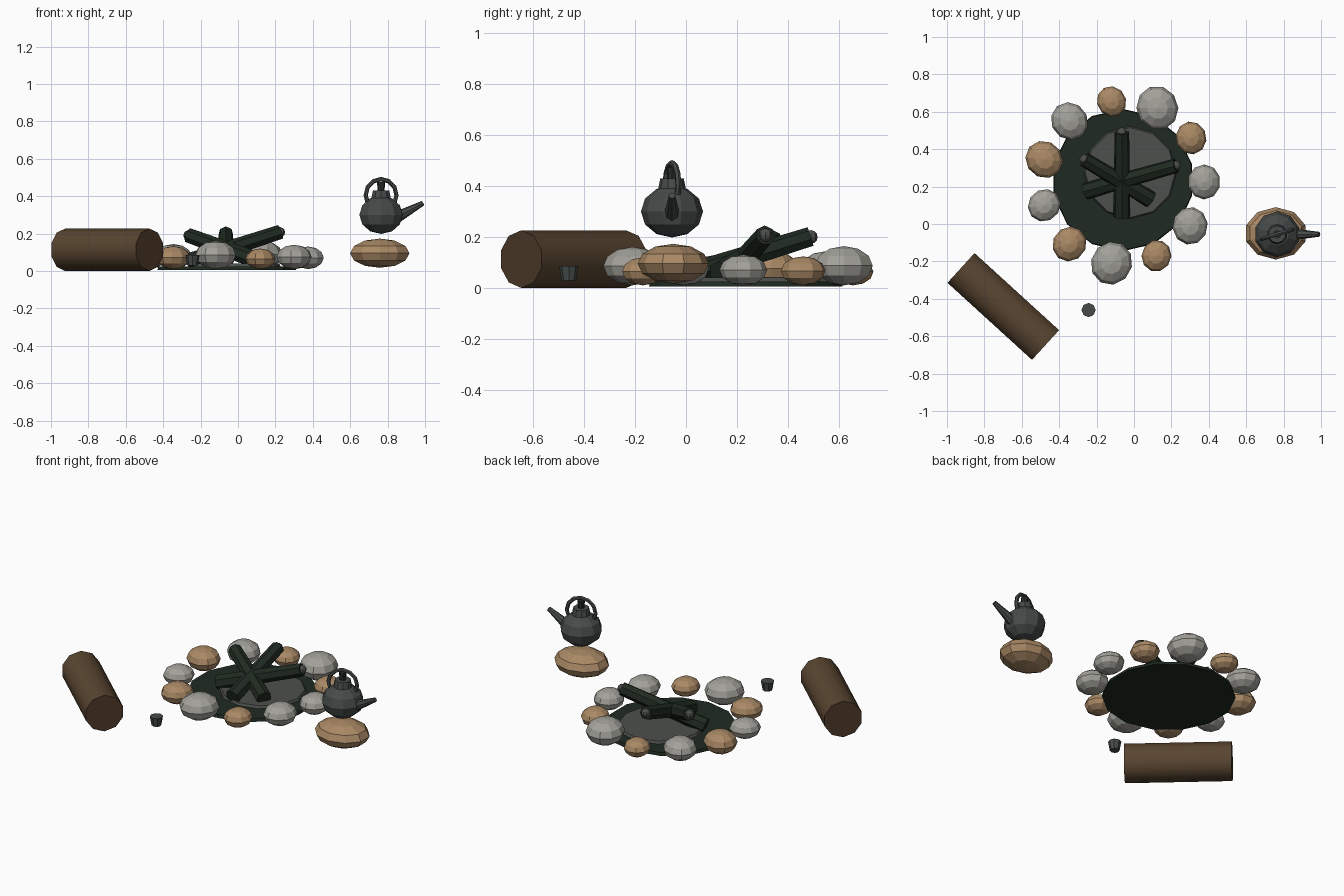
import bpy
from math import radians, atan2
from mathutils import Vector

cube = bpy.data.objects.get("Cube")
if cube:
    bpy.data.objects.remove(cube, do_unlink=True)


def material(name, r, g, b):
    m = bpy.data.materials.new(name)
    m.use_nodes = True
    m.diffuse_color = (r, g, b, 1)
    bsdf = m.node_tree.nodes["Principled BSDF"]
    bsdf.inputs["Base Color"].default_value = (r, g, b, 1)
    bsdf.inputs["Roughness"].default_value = 0.9
    return m


GREY = material("grey_stone", 0.36, 0.355, 0.32)
TAN = material("tan_stone", 0.4, 0.25, 0.13)
BARK = material("bark", 0.1, 0.06, 0.03)
CUT = material("cut_wood", 0.075, 0.04, 0.022)
CHAR = material("charred", 0.014, 0.024, 0.015)
ASH = material("ash", 0.075, 0.08, 0.075)
IRON = material("iron", 0.06, 0.07, 0.066)
DARK = material("dark_iron", 0.022, 0.027, 0.025)


def finish(name, mat, smooth=0):
    ob = bpy.context.object
    ob.name = name
    ob.data.materials.append(mat)
    if smooth:
        bpy.ops.object.shade_smooth_by_angle(angle=radians(smooth))
    return ob


def ball(name, mat, loc, scale, turn=0.0, segments=10, rings=6):
    bpy.ops.mesh.primitive_uv_sphere_add(segments=segments, ring_count=rings, radius=1,
                                         location=loc, rotation=(0, 0, turn))
    bpy.context.object.scale = scale
    return finish(name, mat)


def rod(name, mat, a, b, r1, r2, sides, smooth=0):
    """Tapered rod between two points."""
    a, b = Vector(a), Vector(b)
    d = b - a
    bpy.ops.mesh.primitive_cone_add(vertices=sides, radius1=r1, radius2=r2, depth=d.length,
                                    location=(a + b) / 2,
                                    rotation=d.to_track_quat('Z', 'Y').to_euler())
    return finish(name, mat, smooth)


# Fire bed
FX, FY = -0.06, 0.235
rod("fire_bed", CHAR, (FX, FY, 0.006), (FX, FY, 0.025), 0.38, 0.375, 14)
rod("ash_bed", ASH, (-0.02, 0.275, 0.02), (-0.02, 0.275, 0.04), 0.25, 0.24, 12)

# Ring of stones: x, y, radius, colour
stones = [
    (-0.345, 0.55, 0.1, GREY), (-0.12, 0.655, 0.08, TAN), (0.125, 0.62, 0.115, GREY),
    (0.305, 0.46, 0.085, TAN), (0.375, 0.225, 0.09, GREY), (0.3, -0.01, 0.097, GREY),
    (0.12, -0.17, 0.082, TAN), (-0.12, -0.21, 0.113, GREY), (-0.345, -0.107, 0.092, TAN),
    (-0.48, 0.1, 0.087, GREY), (-0.48, 0.345, 0.1, TAN),
]
for i, (x, y, r, mat) in enumerate(stones):
    h = r * 0.67
    ball(f"ring_stone_{i + 1}", mat, (x, y, h + 0.01), (r * 0.97, r * 1.04, h),
         atan2(y - FY, x - FX) * 0.3)

# Charred firewood, each with a pale ashy tip
firewood = [
    ((-0.065, 0.04, 0.06), (-0.065, 0.49, 0.2)),
    ((-0.26, 0.175, 0.05), (0.225, 0.312, 0.207)),
    ((0.09, 0.13, 0.06), (-0.265, 0.345, 0.19)),
]
for i, (low, high) in enumerate(firewood):
    rod(f"firewood_{i + 1}", CHAR, low, high, 0.046, 0.04, 7)
    ball(f"firewood_tip_{i + 1}", ASH, high, (0.027,) * 3, segments=8)

# Seat log, ends in cut wood
log = rod("seat_log", BARK, (-0.925, -0.235, 0.113), (-0.473, -0.647, 0.113),
          0.113, 0.113, 10, 40)
log.data.materials.append(CUT)
for f in log.data.polygons:
    if abs(f.normal.z) > 0.9:
        f.material_index = 1

# Cup
rod("cup", IRON, (-0.243, -0.46, 0.03), (-0.243, -0.46, 0.086), 0.028, 0.038, 8)

# Kettle stone and kettle
KX, KY = 0.765, -0.055
ball("kettle_stone", TAN, (0.758, -0.05, 0.095), (0.167, 0.14, 0.078))
ball("kettle_body", IRON, (KX, KY, 0.3), (0.122, 0.122, 0.102))
rod("kettle_lid", IRON, (KX, KY, 0.385), (KX, KY, 0.43), 0.055, 0.046, 10)
rod("kettle_knob", DARK, (KX, KY, 0.425), (KX, KY, 0.475), 0.018, 0.022, 8)
rod("kettle_spout", IRON, (0.845, KY, 0.285), (0.99, KY, 0.363), 0.032, 0.013, 8)
bpy.ops.mesh.primitive_torus_add(major_segments=12, minor_segments=6, major_radius=0.086,
                                 minor_radius=0.012, location=(KX, KY, 0.405),
                                 rotation=(radians(90), 0, radians(17)))
finish("kettle_handle", IRON)
